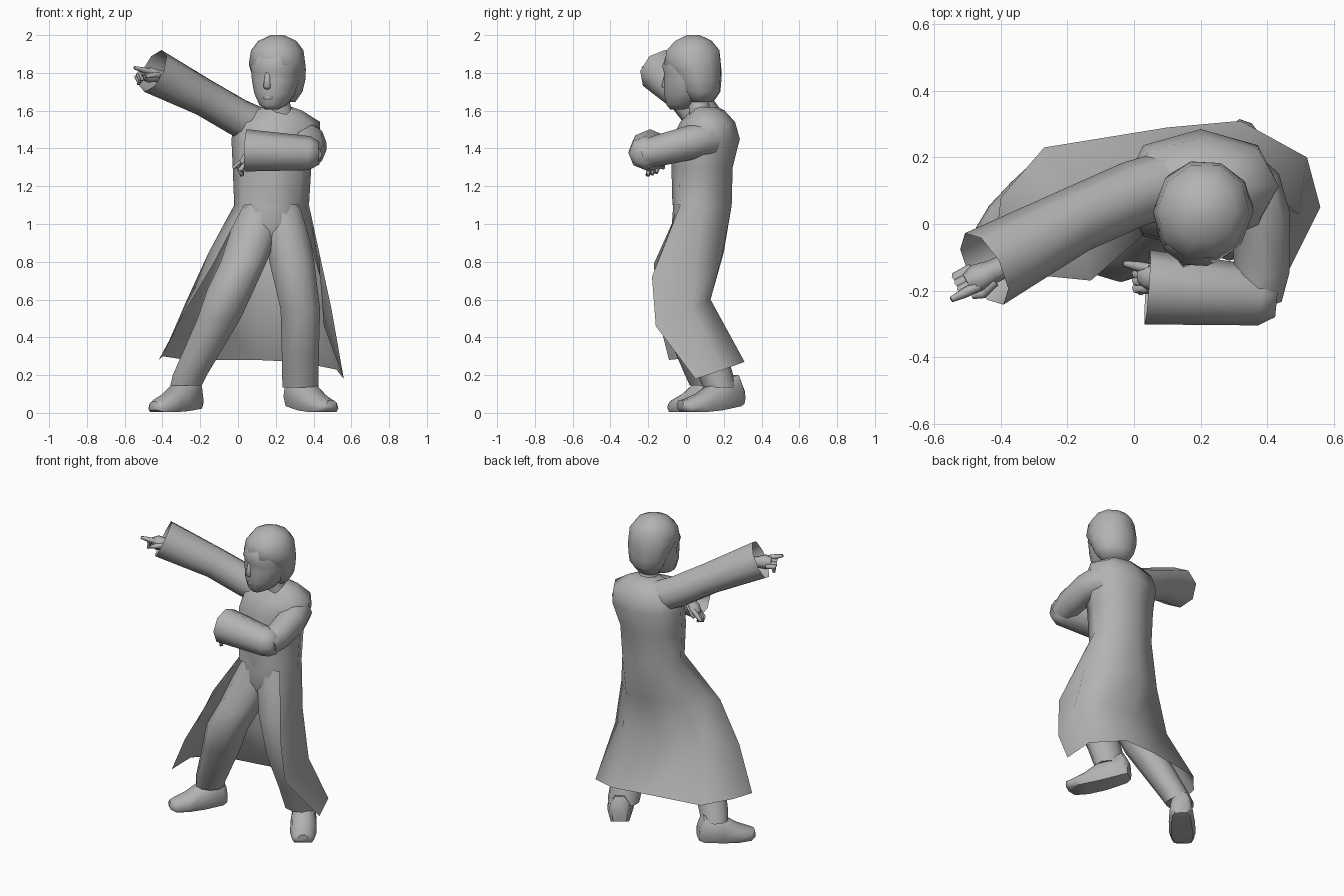
import bpy, bmesh, math
from mathutils import Vector, Matrix

cube = bpy.data.objects.get("Cube")
if cube:
    bpy.data.objects.remove(cube)

grey = bpy.data.materials.new("plain_grey")
grey.use_nodes = True
grey.diffuse_color = (0.45, 0.45, 0.45, 1)
grey.node_tree.nodes["Principled BSDF"].inputs["Base Color"].default_value = (0.45, 0.45, 0.45, 1)


def finish(name, bm, angle=50):
    """Turn a bmesh into a smooth shaded object."""
    bmesh.ops.remove_doubles(bm, verts=bm.verts, dist=0.0005)
    bmesh.ops.recalc_face_normals(bm, faces=bm.faces)
    mesh = bpy.data.meshes.new(name)
    bm.to_mesh(mesh)
    bm.free()
    obj = bpy.data.objects.new(name, mesh)
    bpy.context.collection.objects.link(obj)
    mesh.materials.append(grey)
    bpy.ops.object.select_all(action="DESELECT")
    obj.select_set(True)
    bpy.context.view_layer.objects.active = obj
    bpy.ops.object.shade_smooth_by_angle(angle=math.radians(angle))
    return obj


def skin(bm, rows, closed=True, caps=(True, True)):
    """Bridge rows of points with quads."""
    vrows = [[bm.verts.new(p) for p in row] for row in rows]
    n = len(vrows[0])
    for a, b in zip(vrows, vrows[1:]):
        for i in range(n if closed else n - 1):
            j = (i + 1) % n
            bm.faces.new((a[i], a[j], b[j], b[i]))
    for row, cap in zip((vrows[0], vrows[-1]), caps):
        if cap:
            bm.faces.new(row)


def ring(x, y, z, rx, ry, power=1.0, n=8):
    """Level ring starting at the front and running towards the right side."""
    pts = []
    for i in range(n):
        a = math.tau * i / n
        s, c = math.sin(a), math.cos(a)
        s, c = [math.copysign(abs(v) ** power, v) if abs(v) > 0.001 else 0 for v in (s, c)]
        pts.append(Vector((x - rx * s, y - ry * c, z)))
    return pts


def loft(name, rings, n=10, place=None, angle=50):
    bm = bmesh.new()
    skin(bm, [ring(*r, n=n) for r in rings])
    if place:
        bm.transform(place)
    return finish(name, bm, angle)


def tube(name, path, n=8, caps=(True, True)):
    """Tube through (x, y, z, radius) points, square to its path."""
    pts = [Vector(p[:3]) for p in path]
    rows = []
    for i, p in enumerate(pts):
        d = (pts[min(i + 1, len(pts) - 1)] - pts[max(i - 1, 0)]).normalized()
        side = d.cross(Vector((0, 0, 1))).normalized()
        up = side.cross(d)
        r = path[i][3]
        rows.append([p + side * r * math.cos(math.tau * k / n) + up * r * math.sin(math.tau * k / n)
                     for k in range(n)])
    bm = bmesh.new()
    skin(bm, rows, caps=caps)
    return finish(name, bm, 65)


# Coat: closed torso, then a flaring skirt open at the front
torso = [ring(*r) for r in (
    (.178, .085, 1.1, .198, .157, .88), (.18, .085, 1.3, .208, .162, .85),
    (.2, .105, 1.45, .235, .18, .9), (.21, .115, 1.54, .225, .145, .9),
    (.2, .115, 1.6, .14, .09, .8), (.21, .1, 1.62, .075, .07))]
thigh_row = [(-.13, -.17, .79), (-.155, -.04, .85), (-.07, .13, .85), (.12, .2, .85),
             (.3, .195, .85), (.43, .06, .85), (.435, -.18, .72)]
knee_row = [(-.28, -.155, .54), (-.27, -.04, .6), (-.18, .09, .6), (.1, .13, .6),
            (.33, .13, .6), (.495, .03, .55), (.455, -.16, .46)]
hem_row = [(-.42, -.09, .28), (-.4, .08, .3), (-.27, .23, .28), (.1, .29, .28),
           (.32, .31, .27), (.52, .2, .23), (.56, .05, .18)]
bm = bmesh.new()
skin(bm, torso, caps=(False, True))
skin(bm, [torso[0][1:], thigh_row, knee_row, hem_row], closed=False, caps=(False, False))
finish("coat", bm, 65)

# Trousers
loft("trouser_seat", [
    (.178, .06, 1.12, .165, .126), (.175, .05, 1, .16, .125), (.165, .04, .91, .11, .085),
    (.157, .02, .83, .05, .04)], 12, angle=80)
loft("right_trouser_leg", [
    (.13, .06, 1.1, .11, .11), (.095, .045, .98, .135, .125), (.03, -.02, .8, .128, .13),
    (-.04, -.055, .65, .13, .12), (-.1, -.025, .5, .12, .11), (-.255, .08, .2, .095, .085),
    (-.275, .1, .145, .088, .08)])
loft("left_trouser_leg", [
    (.23, .06, 1.1, .11, .11), (.25, .05, .98, .125, .125), (.285, .02, .8, .125, .13),
    (.33, .01, .55, .11, .11), (.33, .12, .3, .103, .1), (.33, .18, .135, .1, .09)])


# Shoes: sections along the foot as (distance, half width, sole, top)
def shoe(name, heel, toe, lift):
    heel, toe = Vector(heel), Vector(toe)
    d = toe - heel
    side = Vector((-d.y, d.x, 0)).normalized()
    rows = []
    for t, w, low, top in ((0, .045, .5, .1), (.08, .068, .35, .17), (.42, .078, .1, .16),
                           (.7, .08, 0, .1), (.92, .065, 0, .07), (1, .035, .2, .05)):
        base = heel + d * t
        bottom = low * lift + .004
        profile = ((-.8, 0), (-1, .3), (-.85, .7), (-.4, 1), (.4, 1), (.85, .7), (1, .3), (.8, 0))
        rows.append([base + side * w * u + Vector((0, 0, bottom + (top + low * lift - bottom) * v))
                     for u, v in profile])
    bm = bmesh.new()
    skin(bm, rows)
    finish(name, bm)


shoe("right_shoe", (-.215, .18, 0), (-.445, -.075, 0), .05)
shoe("left_shoe", (.28, .29, 0), (.495, -.03, 0), .09)

# Sleeves, with open cuffs
tube("right_sleeve", [(.1, .12, 1.52, .1), (-.0, .09, 1.565, .1), (-.18, .01, 1.67, .1),
                      (-.45, -.135, 1.81, .122)], caps=(True, False))
tube("left_upper_sleeve", [(.27, .2, 1.45, .075), (.35, .1, 1.45, .1), (.38, .02, 1.43, .09),
                           (.385, -.14, 1.39, .083), (.37, -.22, 1.37, .075)])
tube("left_forearm_sleeve", [(.43, -.22, 1.375, .06), (.38, -.215, 1.375, .09), (.04, -.19, 1.39, .112)],
     caps=(True, False))


# Hands: wrist, palm, one pointing finger, curled fingers and a thumb
def hand(name, wrist, aim, spread, curl):
    wrist, aim, spread, curl = [Vector(v).normalized() if i else Vector(v)
                                for i, v in enumerate((wrist, aim, spread, curl))]

    def limb(part, *stops):
        path = [tuple(wrist + aim * a + spread * s + curl * c) + (r,) for a, s, c, r in stops]
        tube(name + "_" + part, path, n=6)

    limb("palm", (-.08, 0, 0, .034), (0, 0, 0, .036), (.045, 0, .005, .045), (.08, 0, .01, .03))
    limb("pointing_finger", (.05, .025, 0, .017), (.1, .028, 0, .015), (.145, .03, 0, .009))
    for k in range(3):
        s = .008 - k * .023
        limb("curled_finger_%d" % (k + 1), (.05, s, 0, .016), (.105, s, .015, .016), (.095, s, .05, .012))
    limb("thumb", (.0, .03, .01, .016), (.05, .045, .03, .015), (.08, .035, .04, .009))


hand("right_hand", (-.43, -.145, 1.785), (-.9, -.4, .2), (.3, -.7, .4), (.1, -.3, -1))
hand("left_hand", (.09, -.165, 1.37), (-.7, .1, -.5), (0, .9, .3), (.2, -.3, -1))

# Head, turned a little to the right
place = Matrix.Translation((.205, .03, 0)) @ Matrix.Rotation(math.radians(-20), 4, "Z")
loft("neck", [(0, .06, 1.57, .08, .07), (0, .04, 1.63, .062, .06), (0, .03, 1.7, .06, .06)], 8, place)
loft("face", [(0, -.08, 1.607, .035, .04), (0, -.055, 1.63, .072, .085), (0, -.025, 1.69, .108, .128),
              (0, -.01, 1.76, .128, .142), (0, -.01, 1.8, .13, .14), (0, -.01, 1.835, .135, .152),
              (0, 0, 1.92, .12, .13)], 12, place, 80)
loft("hair", [(0, .06, 1.645, .08, .055), (0, .055, 1.7, .12, .1), (0, .045, 1.76, .138, .115),
              (0, .02, 1.82, .148, .143), (0, .005, 1.845, .149, .158), (0, .008, 1.92, .138, .147),
              (0, .01, 1.97, .1, .1), (0, .01, 2, .035, .035)], 10, place, 60)
loft("nose", [(0, -.14, 1.712, .016, .012), (0, -.145, 1.728, .021, .026), (0, -.135, 1.805, .014, .016)],
     6, place, 80)
loft("lips", [(0, -.133, 1.655, .022, .012), (0, -.13, 1.67, .032, .022), (0, -.13, 1.685, .026, .014)],
     6, place, 80)
